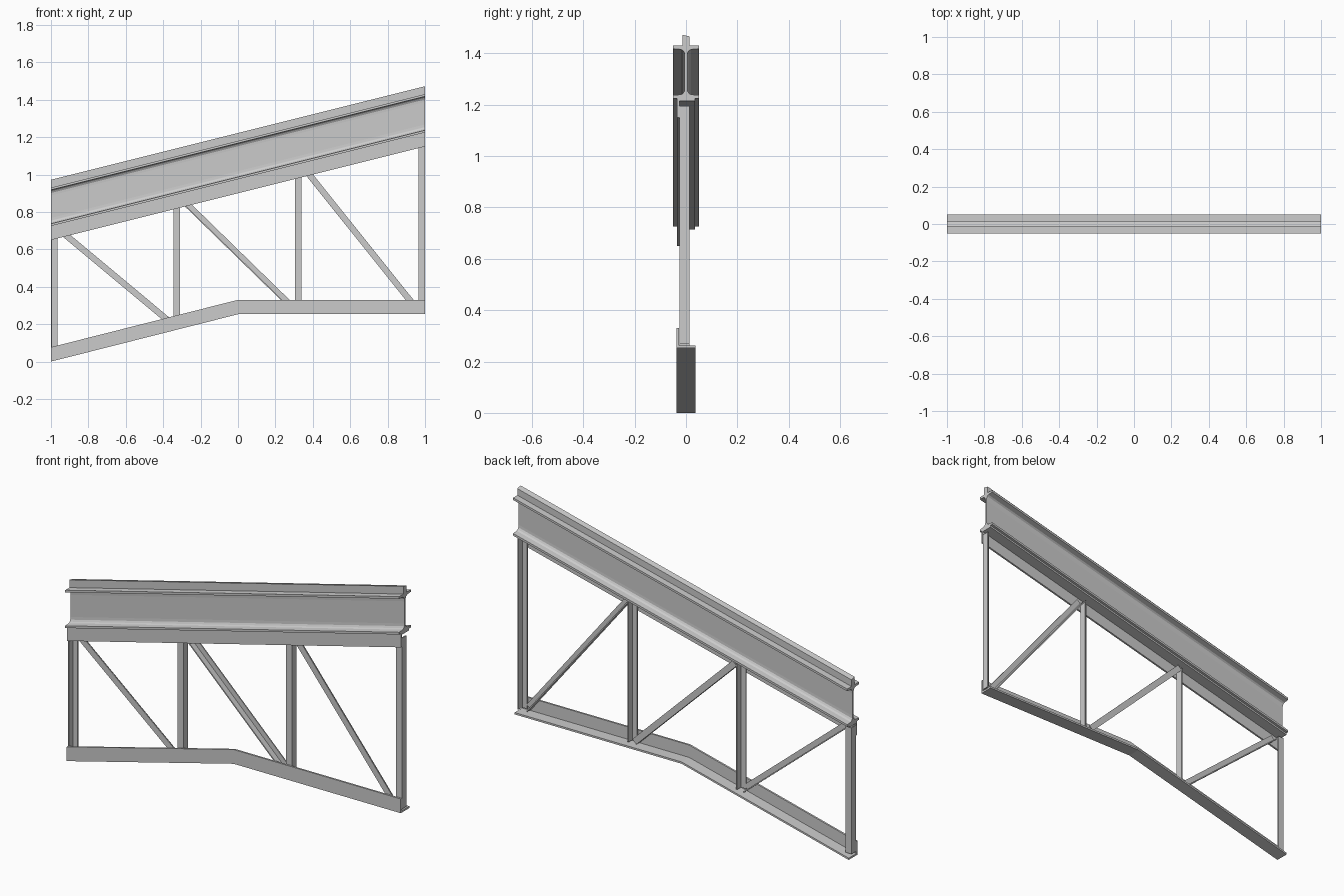
import bpy, bmesh
from mathutils import Vector

if "Cube" in bpy.data.objects:
    bpy.data.objects.remove(bpy.data.objects["Cube"])


def loft(name, rings):
    """Solid through matching closed rings of points, with capped ends."""
    bm = bmesh.new()
    loops = [[bm.verts.new(p) for p in ring] for ring in rings]
    n = len(loops[0])
    for a, b in zip(loops, loops[1:]):
        for i in range(n):
            j = (i + 1) % n
            bm.faces.new((a[i], a[j], b[j], b[i]))
    bm.faces.new(loops[0])
    bm.faces.new(loops[-1])
    bmesh.ops.recalc_face_normals(bm, faces=bm.faces)
    me = bpy.data.meshes.new(name)
    bm.to_mesh(me)
    bm.free()
    ob = bpy.data.objects.new(name, me)
    bpy.context.collection.objects.link(ob)
    return ob


def chord(name, profile, path):
    """Sweep a (y, z) profile along (x, z) points, keeping the ends vertical."""
    return loft(name, [[(x, y, z + h) for y, h in profile] for x, z in path])


def angle_bar(name, a, b, side=1, leg_at_back=False, size=0.035, t=0.006):
    """L-section web member from a to b in the xz plane."""
    a, b = Vector((a[0], 0, a[1])), Vector((b[0], 0, b[1]))
    d = (b - a).normalized()
    u = Vector((d.z, 0, -d.x)) * side
    h = size / 2
    y0, y1 = -0.025, 0.013
    prof = [(-h, y0), (h, y0), (h, y1), (h - t, y1), (h - t, y0 + t), (-h, y0 + t)]
    if leg_at_back:
        prof = [(p, y0 + y1 - y) for p, y in prof]
    return loft(name, [[c + u * p + Vector((0, y, 0)) for p, y in prof] for c in (a, b)])


slope = [(-1, 0), (1, 0.5)]

# Rolled I-beam with root fillets, mirrored from one quarter
quarter = [(0.05, 0.1025), (0.05, 0.0905), (0.02, 0.088), (0.011, 0.083), (0.006, 0.074), (0.005, 0.06)]
right = quarter + [(y, -z) for y, z in reversed(quarter)]
section = right + [(-y, z) for y, z in reversed(right)]
chord("sloped_i_beam", [(y, z + 0.8275) for y, z in section], slope)

# Rail on top of the beam
chord("top_rail", [(-0.014, 0.93), (0.014, 0.93), (0.014, 0.966), (-0.014, 0.972)], slope)

# Angle below the beam
chord("upper_chord_angle",
      [(-0.036, 0.65), (-0.026, 0.65), (-0.026, 0.715), (0.036, 0.715), (0.036, 0.725), (-0.036, 0.725)],
      slope)

# Bent bottom chord angle
chord("bottom_chord_angle",
      [(-0.037, 0), (0.037, 0), (0.037, 0.01), (-0.027, 0.01), (-0.027, 0.077), (-0.037, 0.077)],
      [(-1, 0), (0, 0.253), (1, 0.253)])


def under_beam(x):
    return 0.715 + 0.25 * (x + 1)


def over_bottom(x):
    return 0.01 + 0.253 * min(x + 1, 1)


# Vertical posts
for i, (x, side, back) in enumerate([(-0.982, -1, True), (-0.327, 1, False), (0.323, 1, False), (0.982, 1, False)]):
    angle_bar(f"post_{i + 1}", (x, over_bottom(x) + 0.008), (x, under_beam(x) - 0.015), side, back)

# Diagonal braces
for i, (x0, x1, back) in enumerate([(-0.955, -0.345, False), (-0.30, 0.30, True), (0.355, 0.955, False)]):
    angle_bar(f"diagonal_{i + 1}", (x0, under_beam(x0) - 0.022), (x1, over_bottom(x1) + 0.02), 1, back, 0.033)
